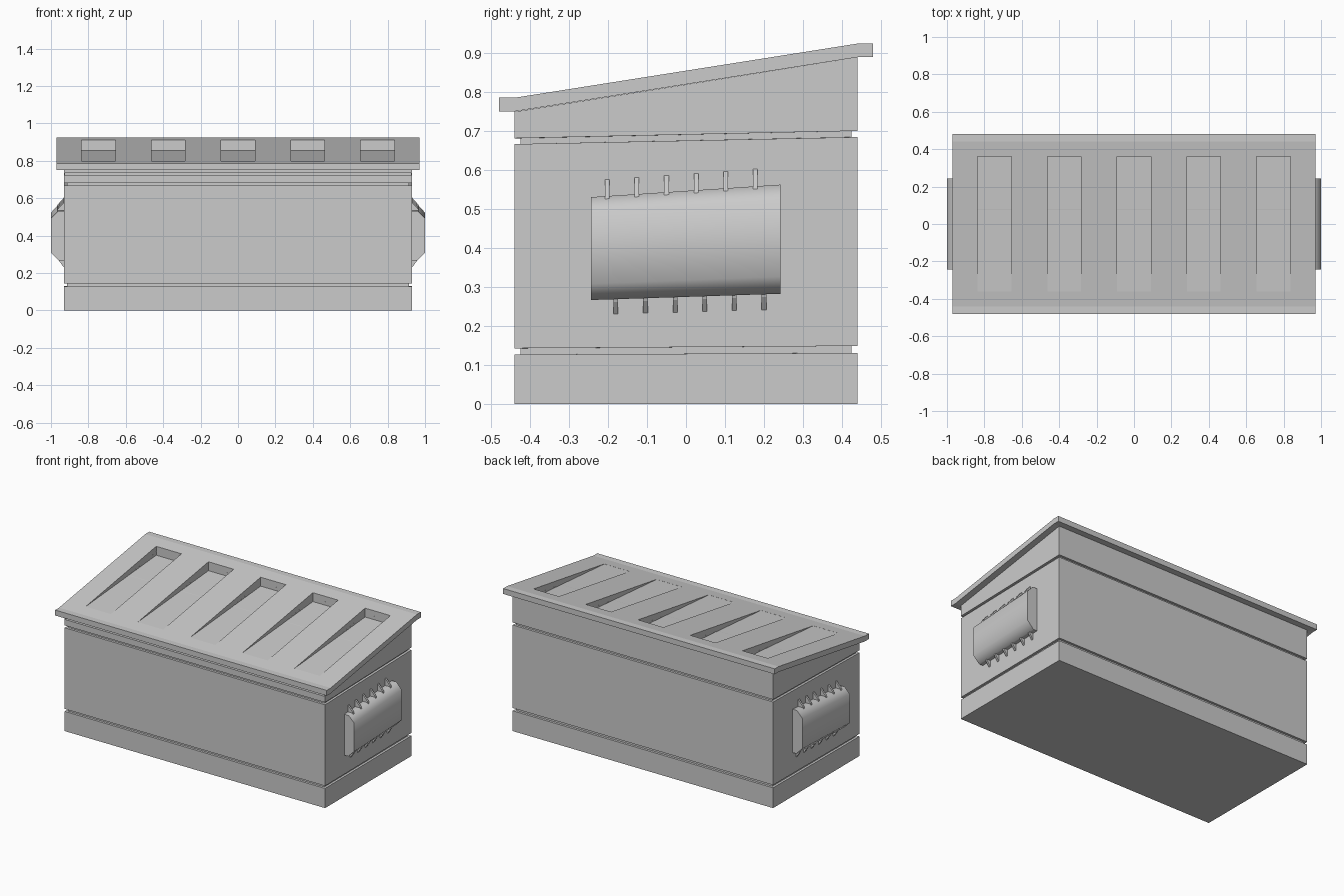
import bpy, bmesh

if "Cube" in bpy.data.objects:
    bpy.data.objects.remove(bpy.data.objects["Cube"])


def finish(name, bm):
    bmesh.ops.recalc_face_normals(bm, faces=bm.faces[:])
    me = bpy.data.meshes.new(name)
    bm.to_mesh(me)
    bm.free()
    ob = bpy.data.objects.new(name, me)
    bpy.context.collection.objects.link(ob)
    return ob


def loft(bm, rings):
    # skin matching closed rings and cap both ends
    vs = [[bm.verts.new(p) for p in r] for r in rings]
    n = len(vs[0])
    for a, b in zip(vs, vs[1:]):
        for i in range(n):
            j = (i + 1) % n
            bm.faces.new((a[i], a[j], b[j], b[i]))
    bm.faces.new(vs[0][::-1])
    bm.faces.new(vs[-1])


def prism_x(bm, profile, x0, x1):
    loft(bm, [[(x, y, z) for y, z in profile] for x in (x0, x1)])


def cut(ob, cutter):
    m = ob.modifiers.new("cut", 'BOOLEAN')
    m.operation = 'DIFFERENCE'
    m.solver = 'EXACT'
    m.object = cutter
    cutter.hide_render = True
    cutter.hide_set(True)


# Bin body with two recessed grooves: (inset, z at front, z at back)
levels = [(0, 0, 0), (0, 0.127, 0.131), (0.015, 0.127, 0.131),
          (0.015, 0.143, 0.149), (0, 0.143, 0.149),
          (0, 0.667, 0.685), (0.015, 0.667, 0.685),
          (0.015, 0.682, 0.701), (0, 0.682, 0.701), (0, 0.75, 0.89)]
rings = []
for d, zf, zb in levels:
    x, y = 0.93 - d, 0.44 - d
    rings.append([(-x, -y, zf), (x, -y, zf), (x, y, zb), (-x, y, zb)])
bm = bmesh.new()
loft(bm, rings)
body = finish("bin_body", bm)

# Sloping lid with flat front and back lips
bm = bmesh.new()
prism_x(bm, [(-0.48, 0.751), (-0.44, 0.751), (0.44, 0.89), (0.48, 0.89),
             (0.48, 0.925), (0.44, 0.925), (-0.44, 0.786), (-0.48, 0.786)], -0.97, 0.97)
lid = finish("lid", bm)

# Wedge recesses in the lid
bm = bmesh.new()
for i in range(-2, 3):
    c = i * 0.373
    prism_x(bm, [(-0.36, 0.798), (0.36, 0.855), (0.36, 1.0), (-0.36, 1.0)],
            c - 0.09, c + 0.09)
recess = finish("lid_recess_cutter", bm)
cut(lid, recess)
cut(body, recess)

# Thin slot under the front lip
bm = bmesh.new()
prism_x(bm, [(-0.46, 0.721), (-0.425, 0.721), (-0.425, 0.735), (-0.46, 0.735)],
        -0.925, 0.925)
cut(body, finish("front_slot_cutter", bm))

# Side lifting pockets with weld ribs
pocket = [(0.925, 0.275), (0.958, 0.275), (1.0, 0.318), (1.0, 0.508),
          (0.962, 0.547), (0.925, 0.547)]


def tilt(z, y):
    return z + y * (0.033 + 0.033 * (z - 0.275) / 0.272)


for side, s in (("right", 1), ("left", -1)):
    bm = bmesh.new()
    loft(bm, [[(s * x, y, tilt(z, y)) for x, z in pocket] for y in (-0.244, 0.242)])
    ob = finish(side + "_lifting_pocket", bm)
    for p in ob.data.polygons:
        p.use_smooth = len(p.vertices) == 4
    for e in ob.data.edges:
        a, b = (ob.data.vertices[v].co for v in e.vertices)
        e_end = abs(a.y - b.y) < 0.01
        if e_end:
            e.use_edge_sharp = True

    bm = bmesh.new()
    upper = [(0.925, 0.53), (0.972, 0.53), (0.965, 0.553), (0.932, 0.59), (0.925, 0.59)]
    lower = [(0.925, 0.29), (0.962, 0.29), (0.955, 0.268), (0.932, 0.236), (0.925, 0.236)]
    for i in range(6):
        for prof, y0 in ((upper, -0.202), (lower, -0.18)):
            y = y0 + i * 0.076
            loft(bm, [[(s * x, y + d, tilt(z, y)) for x, z in prof]
                      for d in (-0.006, 0.006)])
    finish(side + "_weld_ribs", bm)
